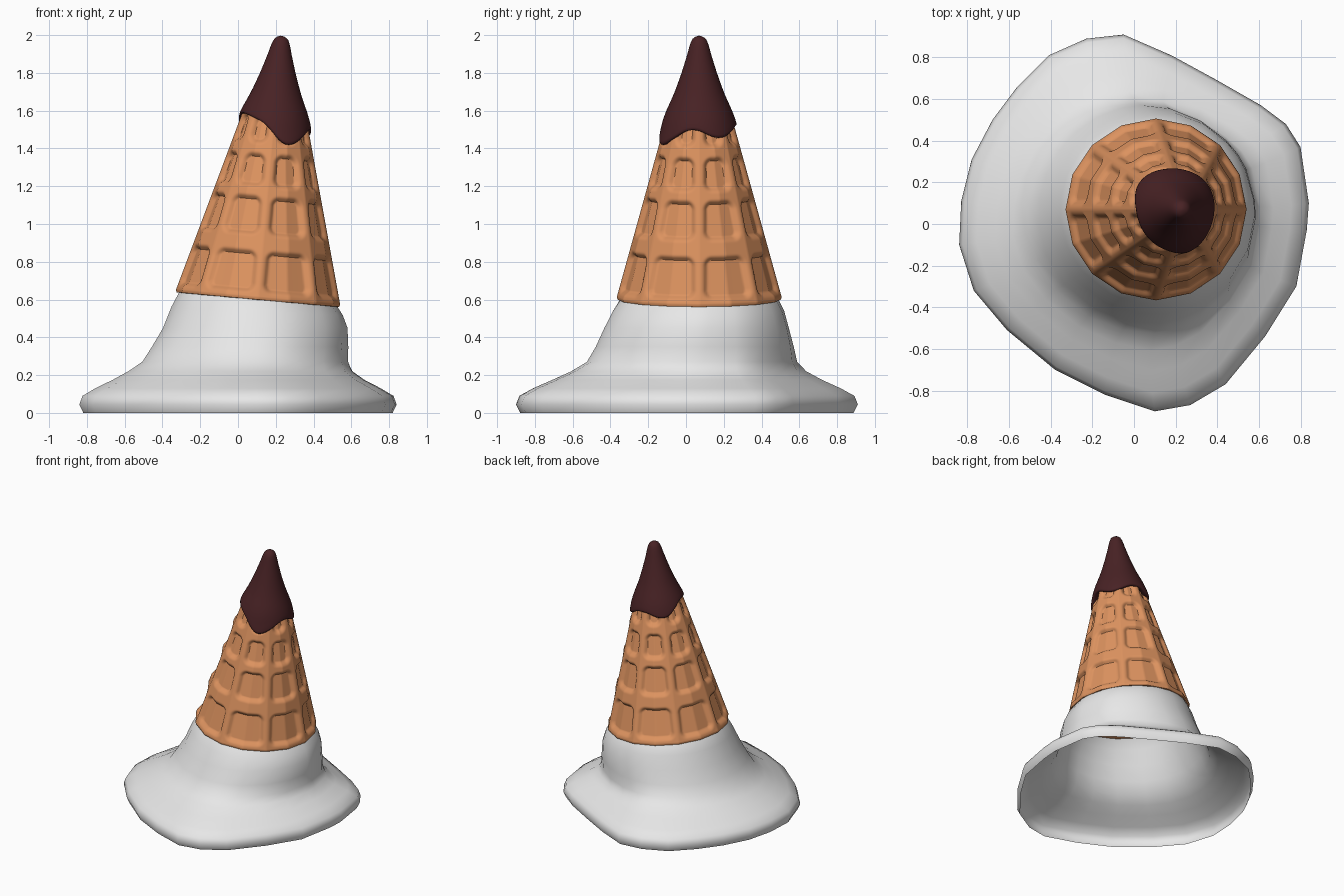
import bpy, math
from mathutils import Vector, Matrix

if "Cube" in bpy.data.objects:
    bpy.data.objects.remove(bpy.data.objects["Cube"])

TILT = math.atan(0.09)
BASE = Vector((0.105, 0.07, 0.60))
FRAME = Matrix.Translation(BASE) @ Matrix.Rotation(TILT, 4, 'Y')


def material(name, rgb):
    m = bpy.data.materials.new(name)
    m.diffuse_color = (*rgb, 1)
    m.use_nodes = True
    m.node_tree.nodes["Principled BSDF"].inputs["Base Color"].default_value = m.diffuse_color
    return m


def loft(name, rings, mat, angle, cap=False):
    """Skin a stack of equal rings, listed bottom to top, counter-clockwise."""
    n = len(rings[0])
    verts = [p for ring in rings for p in ring]
    faces = [(i * n + j, i * n + (j + 1) % n, (i + 1) * n + (j + 1) % n, (i + 1) * n + j)
             for i in range(len(rings) - 1) for j in range(n)]
    if cap:
        faces.append(tuple((len(rings) - 1) * n + j for j in range(n)))
    me = bpy.data.meshes.new(name)
    me.from_pydata(verts, [], faces)
    me.materials.append(mat)
    ob = bpy.data.objects.new(name, me)
    bpy.context.collection.objects.link(ob)
    bpy.ops.object.select_all(action='DESELECT')
    ob.select_set(True)
    bpy.context.view_layer.objects.active = ob
    bpy.ops.object.shade_smooth_by_angle(angle=math.radians(angle))
    return ob


def interp(table, x):
    for (x0, y0), (x1, y1) in zip(table, table[1:]):
        if x <= x1:
            return y0 + (y1 - y0) * max(0, (x - x0) / (x1 - x0))
    return table[-1][1]


cream = material("cream_white", (0.80, 0.80, 0.80))
wafer = material("waffle_orange", (0.72, 0.29, 0.115))
choc = material("chocolate_brown", (0.065, 0.016, 0.018))

# Melted ice cream: irregular puddle outline blending into a round neck
outline = [(.84, .1), (.8, .37), (.73, .48), (.61, .57), (.4, .69), (.18, .81),
           (-.05, .91), (-.23, .89), (-.41, .81), (-.56, .66), (-.68, .5), (-.78, .31),
           (-.83, .11), (-.84, -.1), (-.77, -.32), (-.61, -.51), (-.38, -.7), (-.14, -.82),
           (.1, -.9), (.27, -.87), (.44, -.77), (.63, -.54), (.78, -.3), (.83, -.03)]
# z, outline weight, outline scale, neck centre x, y, neck radius, tilt
levels = [(0, 1, .975, 0, 0, 0, 0), (.045, 1, 1, 0, 0, 0, 0), (.09, 1, .98, 0, 0, 0, 0),
          (.13, 1, .90, 0, 0, 0, 0), (.175, .9, .80, .03, .03, .62, 0),
          (.22, .6, .72, .03, .03, .58, 0), (.27, .25, .66, .05, .04, .545, 0),
          (.35, .1, .64, .07, .05, .52, 0), (.45, 0, 1, .09, .055, .49, 0),
          (.54, 0, 1, .10, .065, .455, .05), (.61, 0, 1, .105, .07, .415, .09),
          (.69, 0, 1, .105, .07, .34, .09), (.73, 0, 1, .11, .07, .2, .09),
          (.745, 0, 1, .11, .07, .05, .09)]
rings = []
for z, w, k, cx, cy, r, tilt in levels:
    ring = []
    for ox, oy in outline:
        a = math.atan2(oy, ox)
        x = w * ox * k + (1 - w) * (cx + r * math.cos(a))
        y = w * oy * k + (1 - w) * (cy + r * math.sin(a))
        ring.append((x, y, z - tilt * (x - cx)))
    rings.append(ring)
loft("melted_ice_cream", rings, cream, 80, cap=True)

# Waffle cone: sixteen-sided taper with four rows of eight rounded pockets
ROWS = [(.055, .24), (.36, .53), (.615, .755), (.845, .96)]
SEG = 256
STEPS = 150
TOP = .98


def cone_radius(s):
    return .440 - .276 * s


def pocket(s, a):
    r = cone_radius(s)
    across = abs((a % (math.pi / 4)) - math.pi / 8) * r
    half = r * math.pi / 8 - .042
    d = 1
    for lo, hi in ROWS:
        c = .03
        dx = across - half + c
        dz = abs(s - (lo + hi) / 2) - (hi - lo) / 2 + c
        d = min(d, math.hypot(max(dx, 0), max(dz, 0)) + min(max(dx, dz), 0) - c)
    t = min(1, max(0, (.03 - d) / .03))
    return .024 * t * t


def waffle_ring(s, inset=0):
    ring = []
    for j in range(SEG):
        a = 2 * math.pi * j / SEG
        flat = math.cos(math.pi / 16) / math.cos(a % (math.pi / 8) - math.pi / 16)
        r = cone_radius(s) * flat - pocket(s, a) - inset
        ring.append(FRAME @ Vector((r * math.cos(a), r * math.sin(a), s)))
    return ring


rings = [waffle_ring(.02, .09), waffle_ring(-.002, .025), waffle_ring(0, .008)]
rings += [waffle_ring(.012 + (TOP - .012) * i / STEPS) for i in range(STEPS + 1)]
loft("waffle_cone", rings, wafer, 45, cap=True)

# Chocolate tip: rounded coating with a wavy dripping lower edge
EDGE = [(-180, 1.59), (-160, 1.595), (-135, 1.58), (-107, 1.545), (-90, 1.49), (-75, 1.425),
        (-60, 1.42), (-42, 1.455), (-20, 1.50), (0, 1.50), (15, 1.47), (32, 1.455),
        (50, 1.475), (75, 1.52), (100, 1.525), (125, 1.495), (145, 1.50), (165, 1.56),
        (180, 1.59)]
PROFILE = [(.78, .240), (.85, .219), (.9, .206), (.95, .194), (1, .176), (1.1, .131),
           (1.2, .095), (1.3, .064), (1.36, .048), (1.385, .036), (1.397, .02), (1.402, .004)]
N = 72


def edge_height(deg):
    # light averaging rounds the drips
    vals = [interp(EDGE, (deg + d + 180) % 360 - 180) for d in (-8, -4, 0, 4, 8)]
    return sum(vals) / 5


def choc_ring(u, inset=0):
    ring = []
    for j in range(N):
        a = 2 * math.pi * j / N
        x = math.sin(TILT) * .2 * math.cos(a)
        low = edge_height(math.degrees(a)) - .6 + x
        s = low + (1.402 - low) * u
        r = interp(PROFILE, s) - inset
        ring.append(FRAME @ Vector((r * math.cos(a), r * math.sin(a), s)))
    return ring


rings = [choc_ring(.03, .045), choc_ring(.0, .022), choc_ring(.0, .010), choc_ring(.012, .002)]
rings += [choc_ring(u) for u in (.035, .08, .14, .2, .27, .35, .43, .52, .61, .7, .8,
                                 .88, .93, .965, .985, .994, 1)]
loft("chocolate_tip", rings, choc, 80, cap=True)
